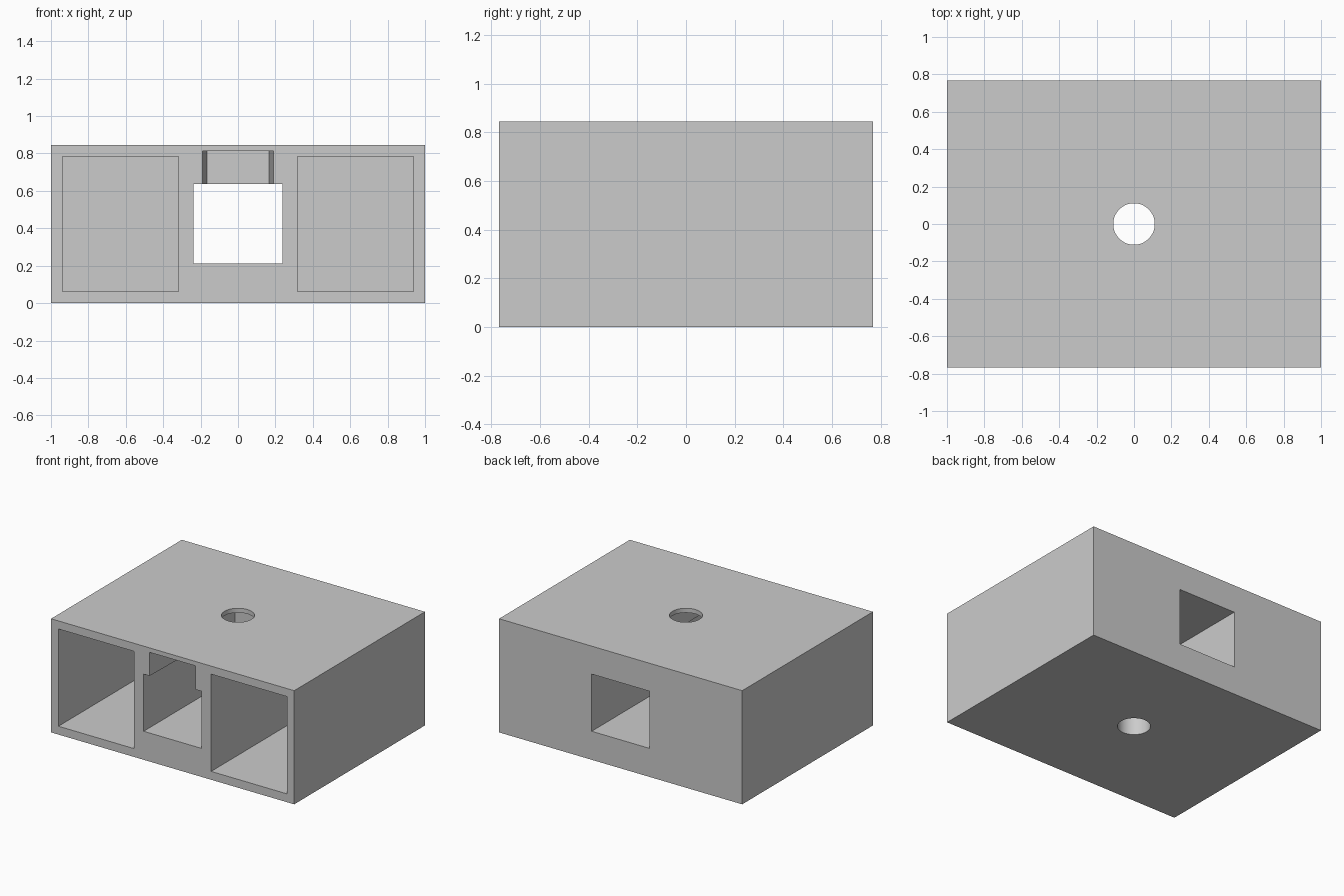
import bpy
import bmesh

cube = bpy.data.objects.get("Cube")
if cube:
    bpy.data.objects.remove(cube, do_unlink=True)

W, D, H = 1.0, 0.768, 0.845  # half width, half depth, height

grey = bpy.data.materials.new("light_grey")
grey.use_nodes = True
colour = (0.6, 0.6, 0.6, 1)
grey.diffuse_color = colour
grey.node_tree.nodes["Principled BSDF"].inputs["Base Color"].default_value = colour


def prism(name, outline, z0, z1):
    """Solid made by raising a counter-clockwise plan outline from z0 to z1."""
    bm = bmesh.new()
    base = bm.faces.new([bm.verts.new((x, y, z0)) for x, y in outline])
    raised = bmesh.ops.extrude_face_region(bm, geom=[base])["geom"]
    verts = [g for g in raised if isinstance(g, bmesh.types.BMVert)]
    bmesh.ops.translate(bm, vec=(0, 0, z1 - z0), verts=verts)
    bmesh.ops.recalc_face_normals(bm, faces=bm.faces)
    mesh = bpy.data.meshes.new(name)
    bm.to_mesh(mesh)
    bm.free()
    obj = bpy.data.objects.new(name, mesh)
    bpy.context.collection.objects.link(obj)
    mesh.materials.append(grey)
    return obj


def box(name, x0, x1, y0, y1, z0, z1):
    return prism(name, [(x0, y0), (x1, y0), (x1, y1), (x0, y1)], z0, z1)


block = box("block", -W, W, -D, D, 0, H)

# Side pockets open to the front, with a thin back wall
cutters = [box("left_pocket_cutter", 0.317, 0.939, -1, D - 0.062, 0.062, 0.785),
           box("right_pocket_cutter", -0.939, -0.317, -1, D - 0.062, 0.062, 0.785)]

# Middle tunnel through the block
cutters.append(box("tunnel_cutter", -0.238, 0.238, -1, 1, 0.212, 0.637))

# Slot above the tunnel, narrowing towards its closed end
cutters.append(prism("slot_cutter", [(-0.19, -D - 0.01), (0.19, -D - 0.01),
                                     (0.167, 0.205), (-0.167, 0.205)], 0.5, 0.812))

# Vertical bolt hole
bpy.ops.mesh.primitive_cylinder_add(vertices=64, radius=0.111, depth=2, location=(0, 0, H / 2))
hole = bpy.context.object
hole.name = "bolt_hole_cutter"
hole.data.materials.append(grey)
cutters.append(hole)

for cutter in cutters:
    cutter.hide_render = True
    cutter.hide_set(True)
    cut = block.modifiers.new(cutter.name, "BOOLEAN")
    cut.operation = "DIFFERENCE"
    cut.solver = "EXACT"
    cut.object = cutter

# Apply the cuts, then shade the round hole smoothly with sharp edges kept
bpy.ops.object.select_all(action="DESELECT")
block.select_set(True)
bpy.context.view_layer.objects.active = block
for cut in list(block.modifiers):
    bpy.ops.object.modifier_apply(modifier=cut.name)
for cutter in cutters:
    bpy.data.objects.remove(cutter, do_unlink=True)
bpy.ops.object.shade_smooth_by_angle(angle=0.6)
